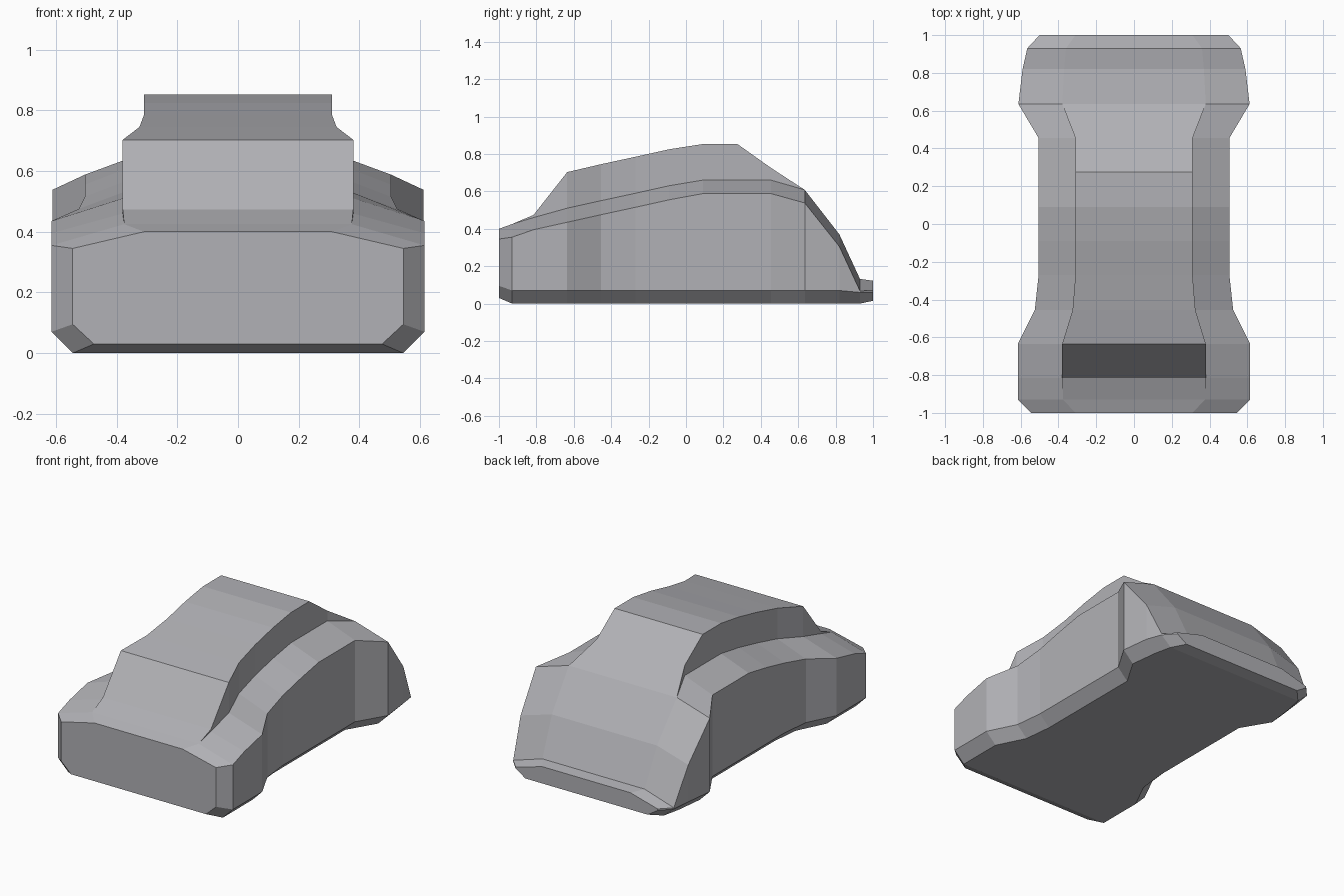
import bpy, bmesh

# Cross-section stations along the car:
# y, side half-width, sill z, shoulder z, hood-edge half-width, hood z, roof z, floor z
STATIONS = [
    (-1.00, 0.545, 0.095, 0.345, 0.31, 0.40, 0.40, 0.03),
    (-0.93, 0.615, 0.07, 0.355, 0.375, 0.425, 0.425, 0),
    (-0.815, 0.615, 0.07, 0.395, 0.38, 0.46, 0.474, 0),
    (-0.635, 0.615, 0.07, 0.435, 0.38, 0.51, 0.703, 0),
    (-0.455, 0.525, 0.07, 0.475, 0.325, 0.55, 0.745, 0),
    (-0.27, 0.505, 0.07, 0.515, 0.31, 0.59, 0.785, 0),
    (-0.09, 0.505, 0.07, 0.555, 0.31, 0.63, 0.825, 0),
    (0.09, 0.505, 0.07, 0.588, 0.31, 0.66, 0.853, 0),
    (0.275, 0.505, 0.07, 0.588, 0.31, 0.66, 0.853, 0),
    (0.455, 0.505, 0.07, 0.588, 0.31, 0.66, 0.725, 0),
    (0.635, 0.612, 0.07, 0.538, 0.38, 0.608, 0.608, 0),
    (0.82, 0.59, 0.07, 0.305, 0.37, 0.37, 0.37, 0),
    (0.93, 0.565, 0.06, 0.068, 0.36, 0.132, 0.132, 0),
    (1.00, 0.50, 0.06, 0.07, 0.31, 0.122, 0.122, 0.015),
]


def section(bm, y, side, sill, shoulder, edge, hood, roof, floor):
    half = [(side - 0.07, floor), (side, sill), (side, shoulder),
            (edge, hood), (edge, roof)]
    ring = half + [(-x, z) for x, z in reversed(half)]
    return [bm.verts.new((x, y, z)) for x, z in ring]


# Body and cabin lofted through the sections, closed at nose and tail
bm = bmesh.new()
rings = [section(bm, *s) for s in STATIONS]
n = len(rings[0])
for a, b in zip(rings, rings[1:]):
    for i in range(n):
        j = (i + 1) % n
        bm.faces.new((a[i], a[j], b[j], b[i]))
bm.faces.new(rings[0])
bm.faces.new(rings[-1])

# Collapse the cabin walls where roof and hood meet
bmesh.ops.remove_doubles(bm, verts=bm.verts[:], dist=0.001)
bmesh.ops.recalc_face_normals(bm, faces=bm.faces[:])

mesh = bpy.data.meshes.new("car_body")
bm.to_mesh(mesh)
bm.free()
body = bpy.data.objects.new("car_body", mesh)
bpy.context.collection.objects.link(body)

# Dark grey paint
paint = bpy.data.materials.new("grey_paint")
paint.diffuse_color = (0.44, 0.44, 0.465, 1)
mesh.materials.append(paint)
